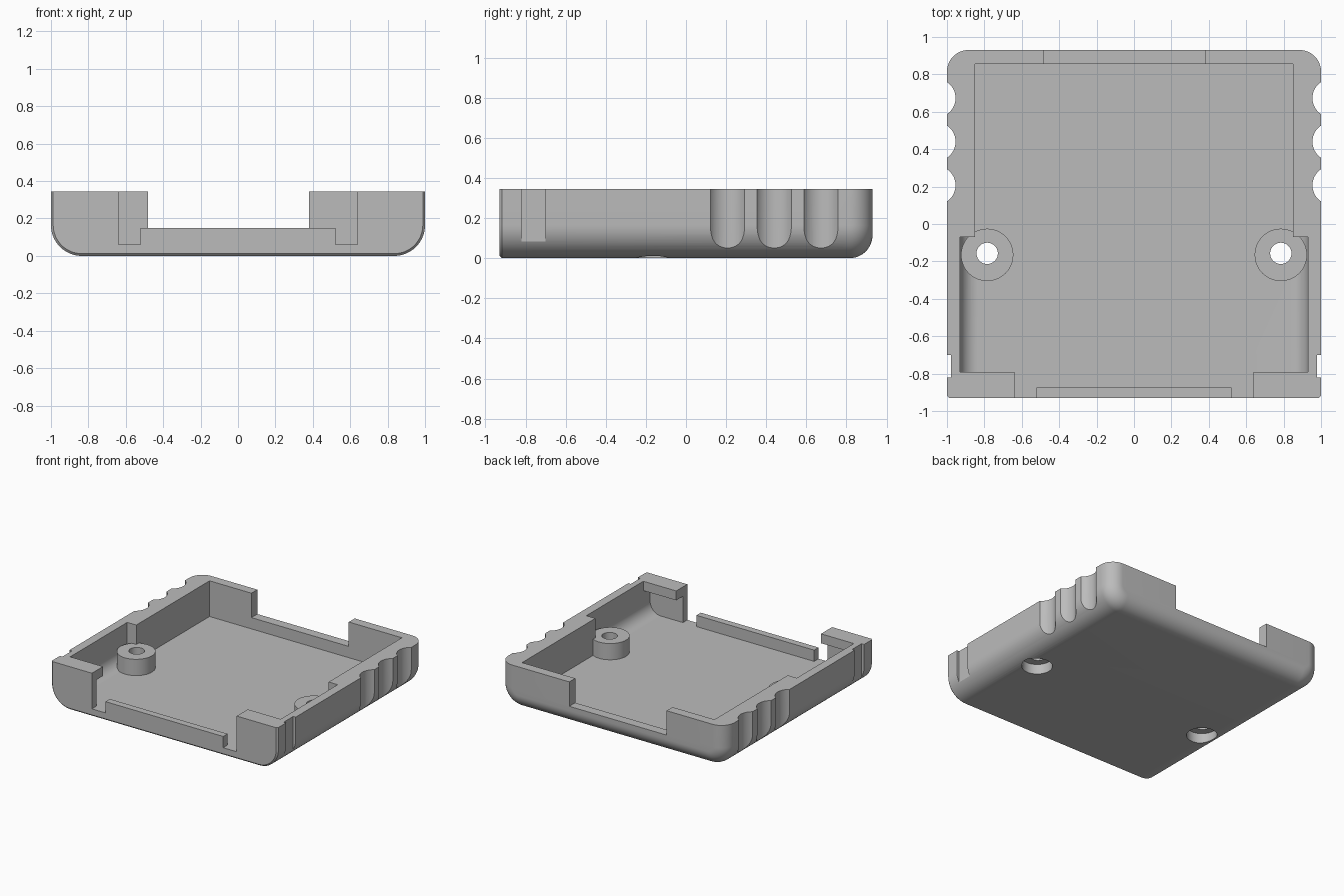
import bpy, bmesh, math

default = bpy.data.objects.get("Cube")
if default:
    bpy.data.objects.remove(default, do_unlink=True)

grey = bpy.data.materials.new("plain grey")
grey.use_nodes = True
GREY = (0.5, 0.5, 0.5, 1)
grey.diffuse_color = GREY
grey.node_tree.nodes["Principled BSDF"].inputs["Base Color"].default_value = GREY


def make(name, bm):
    bmesh.ops.recalc_face_normals(bm, faces=bm.faces)
    me = bpy.data.meshes.new(name)
    bm.to_mesh(me)
    bm.free()
    me.materials.append(grey)
    ob = bpy.data.objects.new(name, me)
    bpy.context.collection.objects.link(ob)
    return ob


def section(half, bottom, top, r, n=16):
    """U-shaped cross-section with rounded lower corners."""
    pts = [(half, top)]
    for i in range(n + 1):
        a = math.pi / 2 * i / n
        pts.append((half - r + r * math.cos(a), bottom + r - r * math.sin(a)))
    return pts + [(-x, z) for x, z in reversed(pts)]


def loft(name, rings):
    """Skin (y, section) rings into a closed solid."""
    bm = bmesh.new()
    loops = [[bm.verts.new((x, y, z)) for x, z in pts] for y, pts in rings]
    n = len(loops[0])
    for a, b in zip(loops, loops[1:]):
        for i in range(n):
            j = (i + 1) % n
            bm.faces.new((a[i], a[j], b[j], b[i]))
    bm.faces.new(loops[0])
    bm.faces.new(loops[-1])
    return make(name, bm)


def box(name, x0, x1, y0, y1, z0, z1):
    bm = bmesh.new()
    bmesh.ops.create_cube(bm, size=1)
    for v in bm.verts:
        v.co = ((x0 + x1) / 2 + v.co.x * (x1 - x0),
                (y0 + y1) / 2 + v.co.y * (y1 - y0),
                (z0 + z1) / 2 + v.co.z * (z1 - z0))
    return make(name, bm)


def cylinder(name, x, y, r, z0, z1):
    bm = bmesh.new()
    bmesh.ops.create_cone(bm, cap_ends=True, segments=48, radius1=r, radius2=r, depth=z1 - z0)
    bmesh.ops.translate(bm, verts=bm.verts, vec=(x, y, (z0 + z1) / 2))
    return make(name, bm)


def combine(target, tool, operation="DIFFERENCE"):
    """Apply a boolean, then drop the tool."""
    mod = target.modifiers.new("combine", "BOOLEAN")
    mod.operation, mod.solver, mod.object = operation, "EXACT", tool
    bpy.context.view_layer.objects.active = target
    bpy.ops.object.modifier_apply(modifier=mod.name)
    bpy.data.objects.remove(tool, do_unlink=True)


TOP, FLOOR, BACK, ROUND = 0.345, 0.06, 0.93, 0.165

# Outer body: rounded sides, rounded back, almost square front
def body_section(inset):
    return section(1 - inset, inset, TOP, ROUND - inset)

soft, steps = 0.115, 12
rings = [(-BACK, body_section(0.012)), (-BACK + 0.012, body_section(0))]
for i in range(steps + 1):
    a = math.pi / 2 * i / steps
    rings.append((BACK - soft + soft * math.sin(a), body_section(soft * (1 - math.cos(a)))))
# keep the underside flat up to the back rounding
case = loft("case_tray", rings)

# Cavities: wide front bay, undercut below the front ledges, narrower rear bay
def bay(name, y0, y1, top):
    pts = section(0.93, FLOOR, top, 0.095)
    return loft(name, [(y0, pts), (y1, pts)])

combine(case, bay("front_bay", -0.79, -0.07, 0.6))
combine(case, bay("ledge_undercut", -0.875, -0.7, 0.27))
combine(case, box("rear_bay", -0.85, 0.85, -0.2, 0.855, FLOOR, 0.6))

# Openings in the front and back walls
combine(case, box("front_opening", -0.64, 0.64, -1.1, -0.7, FLOOR, 0.6))
combine(case, box("back_opening", -0.48, 0.38, 0.8, 1.1, 0.15, 0.6))

# Low lip across the front opening
combine(case, box("front_lip", -0.52, 0.52, -BACK, -0.875, 0.03, 0.15), "UNION")

for side in (-1, 1):
    # Screw boss with through hole and recess underneath
    x, y = side * 0.785, -0.165
    combine(case, cylinder("boss", x, y, 0.14, 0.03, 0.19), "UNION")
    combine(case, cylinder("screw_hole", x, y + 0.008, 0.057, -0.1, 0.5))
    combine(case, cylinder("screw_recess", x, y, 0.112, -0.1, 0.08))
    # Finger grip grooves
    for gy in (0.207, 0.44, 0.673):
        combine(case, cylinder("grip", side * 1.057, gy, 0.103, -0.1, 0.6))
    # Latch slot near the front
    combine(case, box("latch_slot", side * 1.04 - 0.062, side * 1.04 + 0.062,
                      -0.82, -0.70, -0.1, 0.6))

case.select_set(True)
bpy.context.view_layer.objects.active = case
bpy.ops.object.shade_smooth_by_angle(angle=math.radians(30))
